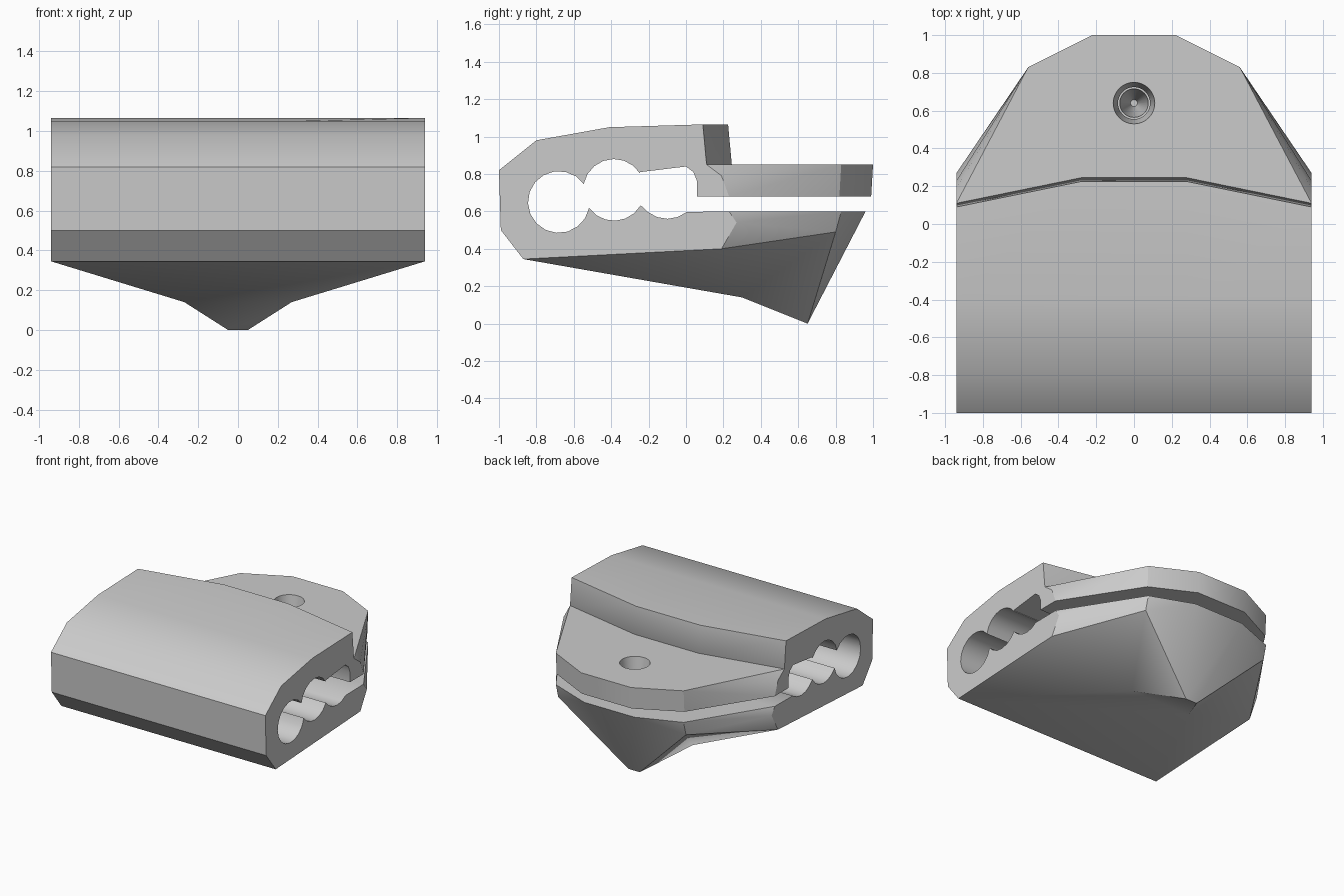
import bpy, bmesh
from math import radians, cos, sin

cube = bpy.data.objects.get("Cube")
if cube:
    bpy.data.objects.remove(cube)

grey = bpy.data.materials.new("plain_grey")
grey.use_nodes = True
grey.diffuse_color = (0.6, 0.6, 0.6, 1)
grey.node_tree.nodes["Principled BSDF"].inputs["Base Color"].default_value = (0.6, 0.6, 0.6, 1)


def make_object(name, verts, faces):
    bm = bmesh.new()
    points = [bm.verts.new(v) for v in verts]
    for face in faces:
        bm.faces.new([points[i] for i in face])
    bmesh.ops.recalc_face_normals(bm, faces=bm.faces)
    mesh = bpy.data.meshes.new(name)
    bm.to_mesh(mesh)
    bm.free()
    mesh.materials.append(grey)
    obj = bpy.data.objects.new(name, mesh)
    bpy.context.collection.objects.link(obj)
    return obj


def mirrored_solid(name, corners, faces):
    """Upper-case corners lie on +x; lower-case ones are their mirror images.
    Faces without lower-case corners are repeated on the other side."""
    points = dict(corners)
    points.update({k.lower(): (-x, y, z) for k, (x, y, z) in corners.items()})
    all_faces = []
    for face in faces.split():
        all_faces.append(face)
        if face.isupper():
            all_faces.append(face.lower())
    keys = list(points)
    return make_object(name, list(points.values()),
                       [[keys.index(c) for c in face] for face in all_faces])


def arc(y, z, start, end, steps, r=0.165):
    angles = [radians(start + (end - start) * i / steps) for i in range(steps + 1)]
    return [(y + r * cos(a), z + r * sin(a)) for a in angles]


def bore(target, bottom, top, r_bottom, r_top):
    bpy.ops.mesh.primitive_cone_add(vertices=32, radius1=r_bottom, radius2=r_top,
                                    depth=top - bottom,
                                    location=(0, 0.64, (top + bottom) / 2))
    cutter = bpy.context.object
    cutter.name = "bore_cutter"
    cutter.hide_render = True
    cutter.data.materials.append(grey)
    mod = target.modifiers.new("bore", 'BOOLEAN')
    mod.operation = 'DIFFERENCE'
    mod.solver = 'EXACT'
    mod.object = cutter
    bpy.context.view_layer.objects.active = target
    bpy.ops.object.modifier_apply(modifier=mod.name)
    bpy.data.objects.remove(cutter)


# Jaw: C-shaped section with three joined round channels
def jaw_section(bow):
    section = [(-0.87, 0.345), (-0.99, 0.5), (-1, 0.82), (-0.8, 0.98), (-0.41, 1.05),
               (0.09 + bow, 1.065), (0.11 + bow, 0.85), (0.11, 0.68),
               (0.06, 0.68), (0.06, 0.76), (0.04, 0.81), (0, 0.84), (-0.245, 0.81)]
    section += arc(-0.385, 0.715, 32, 169, 7)
    section += arc(-0.68, 0.65, 36, 349, 15)[:-1]
    section += arc(-0.385, 0.715, 216, 330, 6)
    section += arc(-0.1, 0.725, 212, 309, 5)[1:]
    return section + [(0.23, 0.6), (0.27, 0.54), (0.19, 0.4)]


verts, faces = [], []
n = len(jaw_section(0))
for x, bow in ((-0.94, 0), (-0.28, 0.135), (0.28, 0.135), (0.94, 0)):
    verts += [(x, y, z) for y, z in jaw_section(bow)]
for s in range(3):
    for i in range(n):
        j = (i + 1) % n
        faces.append((s * n + i, s * n + j, s * n + n + j, s * n + n + i))
faces += [range(n), range(3 * n, 4 * n)]
jaw = make_object("clamp_jaw", verts, faces)

# Upper tab behind the step
tab = mirrored_solid("upper_tab", {
    "A": (0.94, 0.11, 0.85), "D": (0.94, 0.19, 0.79),
    "E": (0.94, 0.23, 0.68), "Z": (0.94, 0.11, 0.68),
    "G": (0.56, 0.83, 0.85), "H": (0.56, 0.82, 0.68),
    "I": (0.22, 1.0, 0.85), "J": (0.22, 0.99, 0.68),
}, "AGIiga ZEHJjhez ADG DEG EHG GHJI IJji ADEZ AZza")
bore(tab, 0.66, 0.87, 0.082, 0.113)

# Faceted keel under the jaw, reaching back below the tab
keel = mirrored_solid("lower_keel", {
    "F": (0.94, -0.87, 0.345), "S": (0.94, 0.19, 0.4),
    "C": (0.94, 0.27, 0.54), "R": (0.94, 0.23, 0.6),
    "M": (0.56, 0.8, 0.49), "T": (0.56, 0.83, 0.6), "B": (0.22, 0.96, 0.6),
    "K": (0.27, 0.3, 0.14), "P": (0.05, 0.65, 0),
}, "FKS SKM KPM SMC CMT CTR MPB MBT FfkK KkpP PpbB RTBbtr FSsf SCcs CRrc")
bore(keel, 0.14, 0.62, 0.018, 0.078)

# Soft shading over shallow angles
for obj in (jaw, tab, keel):
    bpy.ops.object.select_all(action='DESELECT')
    obj.select_set(True)
    bpy.context.view_layer.objects.active = obj
    bpy.ops.object.shade_smooth_by_angle(angle=radians(30))
